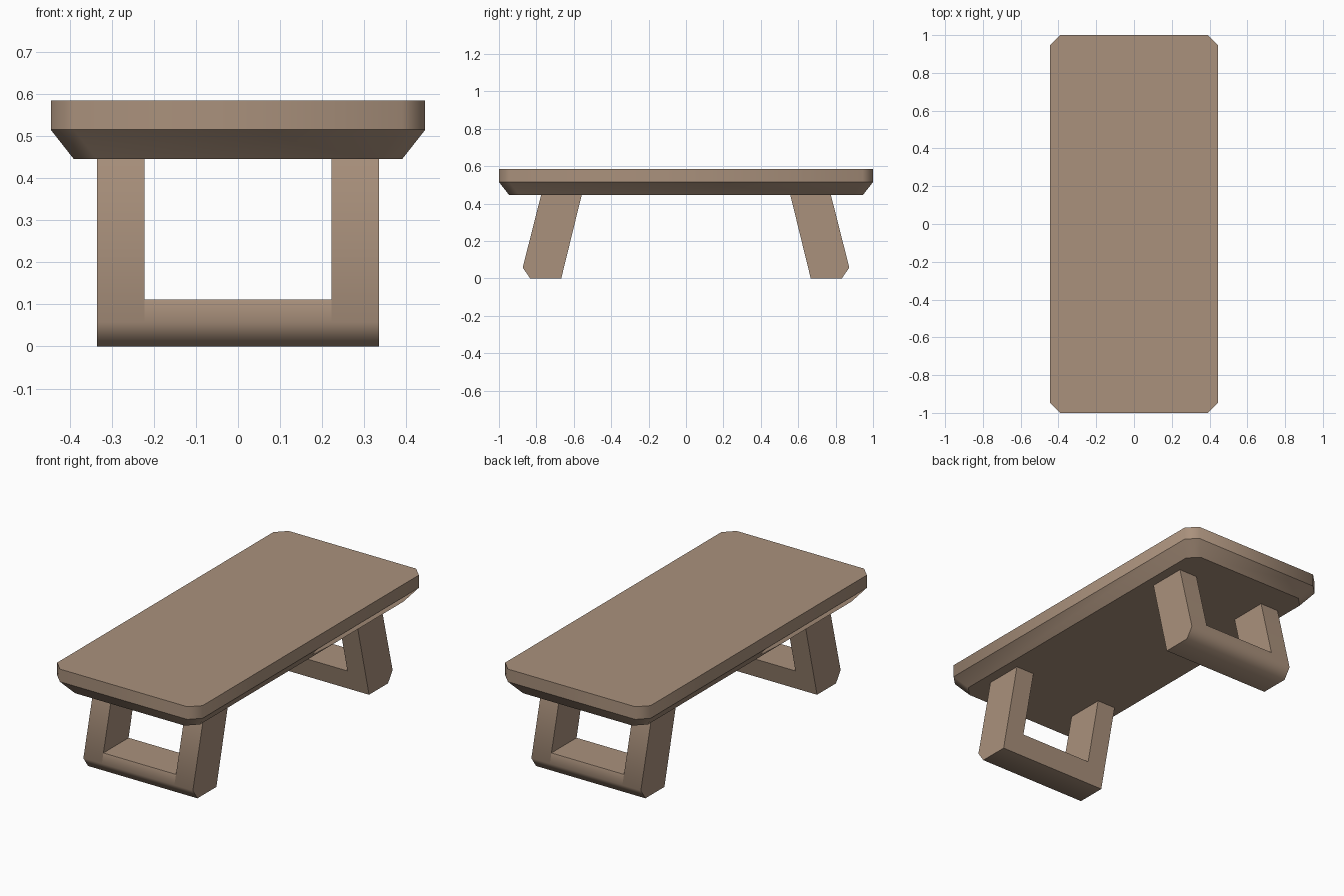
import bpy, bmesh, math

default = bpy.data.objects.get("Cube")
if default:
    bpy.data.objects.remove(default, do_unlink=True)

# One warm wood colour
wood = bpy.data.materials.new("tan_wood")
wood.use_nodes = True
colour = (0.40, 0.283, 0.202, 1.0)
wood.diffuse_color = colour
bsdf = next(n for n in wood.node_tree.nodes if n.type == "BSDF_PRINCIPLED")
bsdf.inputs["Base Color"].default_value = colour


def loft(bm, rings, caps=(True, True)):
    """Skin matching rings of points, closing the ends where asked."""
    rows = [[bm.verts.new(p) for p in ring] for ring in rings]
    for a, b in zip(rows, rows[1:]):
        for i in range(len(a)):
            j = (i + 1) % len(a)
            bm.faces.new((a[i], a[j], b[j], b[i]))
    if caps[0]:
        bm.faces.new(rows[0][::-1])
    if caps[1]:
        bm.faces.new(rows[-1])


def finish(bm, name, is_sharp):
    """Smooth shade, with hard edges picked by rule."""
    bmesh.ops.recalc_face_normals(bm, faces=bm.faces)
    for f in bm.faces:
        f.smooth = True
    for e in bm.edges:
        e.smooth = not is_sharp(e)
    mesh = bpy.data.meshes.new(name)
    bm.to_mesh(mesh)
    bm.free()
    mesh.materials.append(wood)
    obj = bpy.data.objects.new(name, mesh)
    bpy.context.collection.objects.link(obj)
    return obj


def clipped_rectangle(hx, hy, cut, z):
    pts = []
    for sx, sy in ((1, 1), (-1, 1), (-1, -1), (1, -1)):
        pair = [(sx * hx, sy * (hy - cut), z), (sx * (hx - cut), sy * hy, z)]
        pts += pair if sx * sy > 0 else pair[::-1]
    return pts


# Tabletop: clipped corners, underside tapering inwards
UNDERSIDE = 0.445
bm = bmesh.new()
loft(bm, [clipped_rectangle(0.39, 0.945, 0.055, UNDERSIDE),
          clipped_rectangle(0.445, 1.0, 0.055, 0.515),
          clipped_rectangle(0.445, 1.0, 0.055, 0.585)])
finish(bm, "tabletop", lambda e: abs(e.verts[0].co.z - e.verts[1].co.z) < 0.001)


def leg_profile(top):
    """Leaning side profile of a leg, cut off level at the given height."""
    t = (top - 0.058) / (UNDERSIDE - 0.058)
    outer = 0.873 + (0.775 - 0.873) * t
    inner = 0.667 + (0.558 - 0.667) * top / UNDERSIDE
    return [(outer, top), (0.873, 0.058), (0.833, 0), (0.667, 0), (inner, top)]


def sharp_by_angle(e):
    return e.is_boundary or e.calc_face_angle() > math.radians(60)


# Leg frames: two posts joined by a foot bar
OUT, IN = 0.335, 0.222
for name, side in (("front_leg_frame", -1), ("back_leg_frame", 1)):
    bm = bmesh.new()
    for x0, x1, top, caps in ((-OUT, -IN, UNDERSIDE, True),
                              (IN, OUT, UNDERSIDE, True),
                              (-IN, IN, 0.112, False)):
        profile = leg_profile(top)
        loft(bm, [[(x, side * y, z) for y, z in profile] for x in (x0, x1)],
             (caps, caps))
    # The open bar has no inside to test, so orient it by its own centre
    frame = finish(bm, name, sharp_by_angle)
    bm = bmesh.new()
    bm.from_mesh(frame.data)
    for f in bm.faces:
        c = f.calc_center_median()
        if abs(c.x) < 0.01:
            f.normal_update()
            out = (c.y - side * 0.76) * f.normal.y + (c.z - 0.056) * f.normal.z
            if out < 0:
                f.normal_flip()
    bm.to_mesh(frame.data)
    bm.free()
